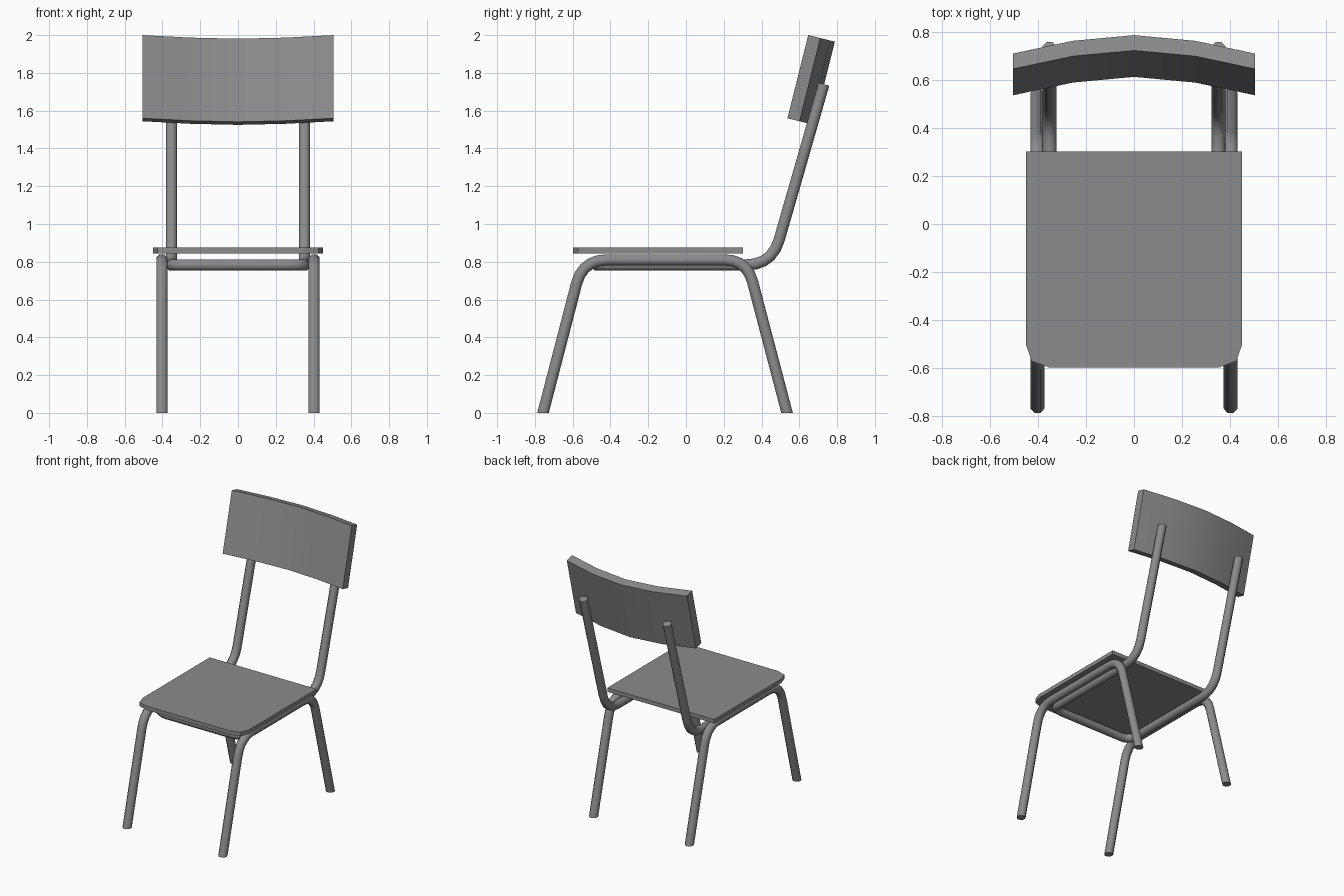
import bpy, bmesh, math
from mathutils import Vector

if "Cube" in bpy.data.objects:
    bpy.data.objects.remove(bpy.data.objects["Cube"])

grey = bpy.data.materials.new("plain grey")
grey.use_nodes = True
colour = (0.26, 0.26, 0.26, 1)
grey.diffuse_color = colour
grey.node_tree.nodes["Principled BSDF"].inputs["Base Color"].default_value = colour


def finish(name, bm, angle=None):
    bmesh.ops.recalc_face_normals(bm, faces=bm.faces)
    mesh = bpy.data.meshes.new(name)
    bm.to_mesh(mesh)
    bm.free()
    obj = bpy.data.objects.new(name, mesh)
    bpy.context.collection.objects.link(obj)
    mesh.materials.append(grey)
    if angle:
        bpy.ops.object.select_all(action='DESELECT')
        obj.select_set(True)
        bpy.context.view_layer.objects.active = obj
        bpy.ops.object.shade_smooth_by_angle(angle=math.radians(angle))
    return obj


def rounded(points, reach, steps=5):
    """Path through the points with every inner corner rounded off."""
    pts = [Vector(p) for p in points]
    path = [pts[0]]
    for a, b, c, r in zip(pts, pts[1:], pts[2:], reach):
        start = b + (a - b).normalized() * r
        end = b + (c - b).normalized() * r
        for i in range(steps + 1):
            t = i / steps
            path.append(start.lerp(b, t).lerp(b.lerp(end, t), t))
    return path + [pts[-1]]


def tube(name, path, radius=0.032, sides=8, end_normal=None):
    """Sweep a ring along the path, mitring it at every joint."""
    dirs = [(b - a).normalized() for a, b in zip(path, path[1:])]
    side = dirs[0].cross(Vector((1, 0, 0))).normalized()
    up = dirs[0].cross(side)
    ring = []
    for i in range(sides):
        a = math.tau * (i + 0.5) / sides
        ring.append(path[0] + radius * (side * math.cos(a) + up * math.sin(a)))
    bm = bmesh.new()
    rings = []
    for i, p in enumerate(path):
        d_in, d_out = dirs[max(i - 1, 0)], dirs[min(i, len(dirs) - 1)]
        normal = (d_in + d_out).normalized()
        if end_normal and i in (0, len(path) - 1):
            normal = end_normal
        ring = [v + d_in * ((p - v).dot(normal) / d_in.dot(normal)) for v in ring]
        rings.append([bm.verts.new(v) for v in ring])
    for r, s in zip(rings, rings[1:]):
        for i in range(sides):
            j = (i + 1) % sides
            bm.faces.new((r[i], r[j], s[j], s[i]))
    bm.faces.new(rings[0])
    bm.faces.new(rings[-1])
    return finish(name, bm, 50)


# Side frames: front leg, seat rail and rear leg in one bent tube
for name, x in (("left_leg_frame", 0.403), ("right_leg_frame", -0.403)):
    corners = [(x, -0.757, 0), (x, -0.547, 0.81), (x, 0.322, 0.81), (x, 0.535, 0)]
    tube(name, rounded(corners, (0.13, 0.12)), end_normal=Vector((0, 0, 1)))

# Back frame: two uprights joined by a loop under the seat
half = [(0.352, 0.73, 1.74), (0.352, 0.455, 0.783), (0.352, -0.47, 0.783)]
loop = half + [(-x, y, z) for x, y, z in reversed(half)]
tube("back_frame", rounded(loop, (0.14, 0.08, 0.08, 0.14)))

# Seat board with clipped front corners
outline = [(0.45, 0.303), (0.45, -0.505), (0.427, -0.572), (0.355, -0.598)]
outline += [(-x, y) for x, y in reversed(outline)]
bm = bmesh.new()
base = bm.faces.new([bm.verts.new((x, y, 0.845)) for x, y in outline])
top = bmesh.ops.extrude_face_region(bm, geom=[base])["geom"]
bmesh.ops.translate(bm, vec=(0, 0, 0.03),
                    verts=[v for v in top if isinstance(v, bmesh.types.BMVert)])
finish("seat", bm)

# Curved backrest, leaning back
rise = Vector((0, 0.11, 0.44))
depth = Vector((0, 0.064, -0.016))
corner = Vector((0, 0.537, 1.56))
bm = bmesh.new()
sections = []
for x, bow in ((-0.505, 0), (-0.255, 0.83), (0, 1.2), (0.255, 0.83), (0.505, 0)):
    p = corner + Vector((x, 0, 0)) + depth * bow
    sections.append([bm.verts.new(v) for v in (p, p + rise, p + rise + depth, p + depth)])
for s, t in zip(sections, sections[1:]):
    for i in range(4):
        j = (i + 1) % 4
        bm.faces.new((s[i], s[j], t[j], t[i]))
bm.faces.new(sections[0])
bm.faces.new(sections[-1])
finish("backrest", bm, 30)
